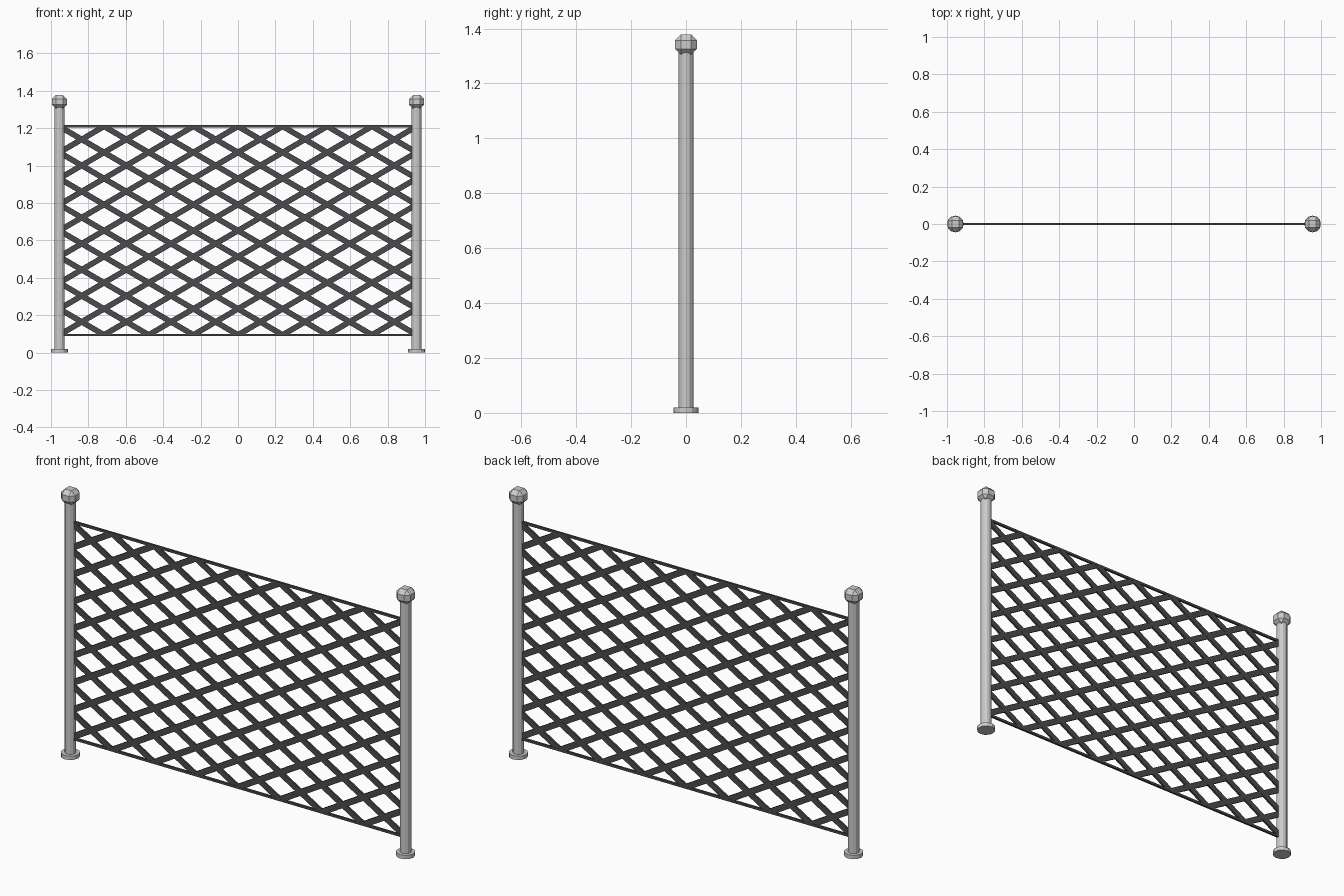
import bpy, bmesh, math
from mathutils import Matrix, Vector

if "Cube" in bpy.data.objects:
    bpy.data.objects.remove(bpy.data.objects["Cube"])

POST_X, HALF_W = 0.955, 0.94
Z0, Z1 = 0.095, 1.21
ROWS = 8
STEP_X, STEP_Z = 2 * POST_X / 8, (Z1 - Z0) / ROWS
STRIP_W = 0.03

dark = bpy.data.materials.new("dark_metal")
dark.diffuse_color = (0.07, 0.07, 0.075, 1)
dark.use_nodes = True
dark.node_tree.nodes["Principled BSDF"].inputs["Base Color"].default_value = dark.diffuse_color


def finish(bm, name, mat=None):
    bmesh.ops.recalc_face_normals(bm, faces=bm.faces[:])
    me = bpy.data.meshes.new(name)
    bm.to_mesh(me)
    bm.free()
    ob = bpy.data.objects.new(name, me)
    bpy.context.collection.objects.link(ob)
    if mat:
        me.materials.append(mat)
    return ob


def box(bm, size, matrix):
    geo = bmesh.ops.create_cube(bm, size=1, matrix=matrix @ Matrix.Diagonal((*size, 1)))
    return geo["verts"]


def cylinder(name, r, z0, z1, x):
    bm = bmesh.new()
    bmesh.ops.create_cone(bm, cap_ends=True, segments=12, radius1=r, radius2=r,
                          depth=z1 - z0, matrix=Matrix.Translation((x, 0, (z0 + z1) / 2)))
    return finish(bm, name)


def add_strip(total, z, sign, thick):
    """One diagonal strip through (0, z), trimmed to the panel outline."""
    bm = bmesh.new()
    ang = math.atan2(STEP_Z, STEP_X) * sign
    box(bm, (4, thick, STRIP_W), Matrix.Translation((0, 0, z)) @ Matrix.Rotation(-ang, 4, 'Y'))
    for co, no in (((HALF_W, 0, 0), (1, 0, 0)), ((-HALF_W, 0, 0), (-1, 0, 0)),
                   ((0, 0, Z1), (0, 0, 1)), ((0, 0, Z0), (0, 0, -1))):
        bmesh.ops.bisect_plane(bm, geom=bm.verts[:] + bm.edges[:] + bm.faces[:],
                               plane_co=Vector(co), plane_no=Vector(no), clear_outer=True)
        rim = [e for e in bm.edges if e.is_boundary]
        if rim:
            bmesh.ops.holes_fill(bm, edges=rim, sides=0)
    if bm.faces:
        tmp = bpy.data.meshes.new("tmp")
        bm.to_mesh(tmp)
        total.from_mesh(tmp)
        bpy.data.meshes.remove(tmp)
    bm.free()


# posts with foot plates and chamfered cube caps
for side, x in (("left", -POST_X), ("right", POST_X)):
    cylinder(side + "_post", 0.027, 0.01, 1.32, x)
    cylinder(side + "_foot", 0.045, 0, 0.02, x)
    bm = bmesh.new()
    box(bm, (0.08, 0.08, 0.073), Matrix.Translation((x, 0, 1.3415)))
    bmesh.ops.bevel(bm, geom=bm.edges[:], offset=0.021, segments=1, affect='EDGES')
    finish(bm, side + "_cap")

# diagonal lattice
for name, sign, thick in (("rising_lattice", 1, 0.010), ("falling_lattice", -1, 0.009)):
    total = bmesh.new()
    for k in range(-4, ROWS + 5):
        add_strip(total, Z0 + k * STEP_Z, sign, thick)
    finish(total, name, dark)

# top and bottom rails
for name, z in (("top_rail", Z1), ("bottom_rail", Z0)):
    bm = bmesh.new()
    box(bm, (2 * HALF_W, 0.011, 0.012), Matrix.Translation((0, 0, z)))
    finish(bm, name, dark)
